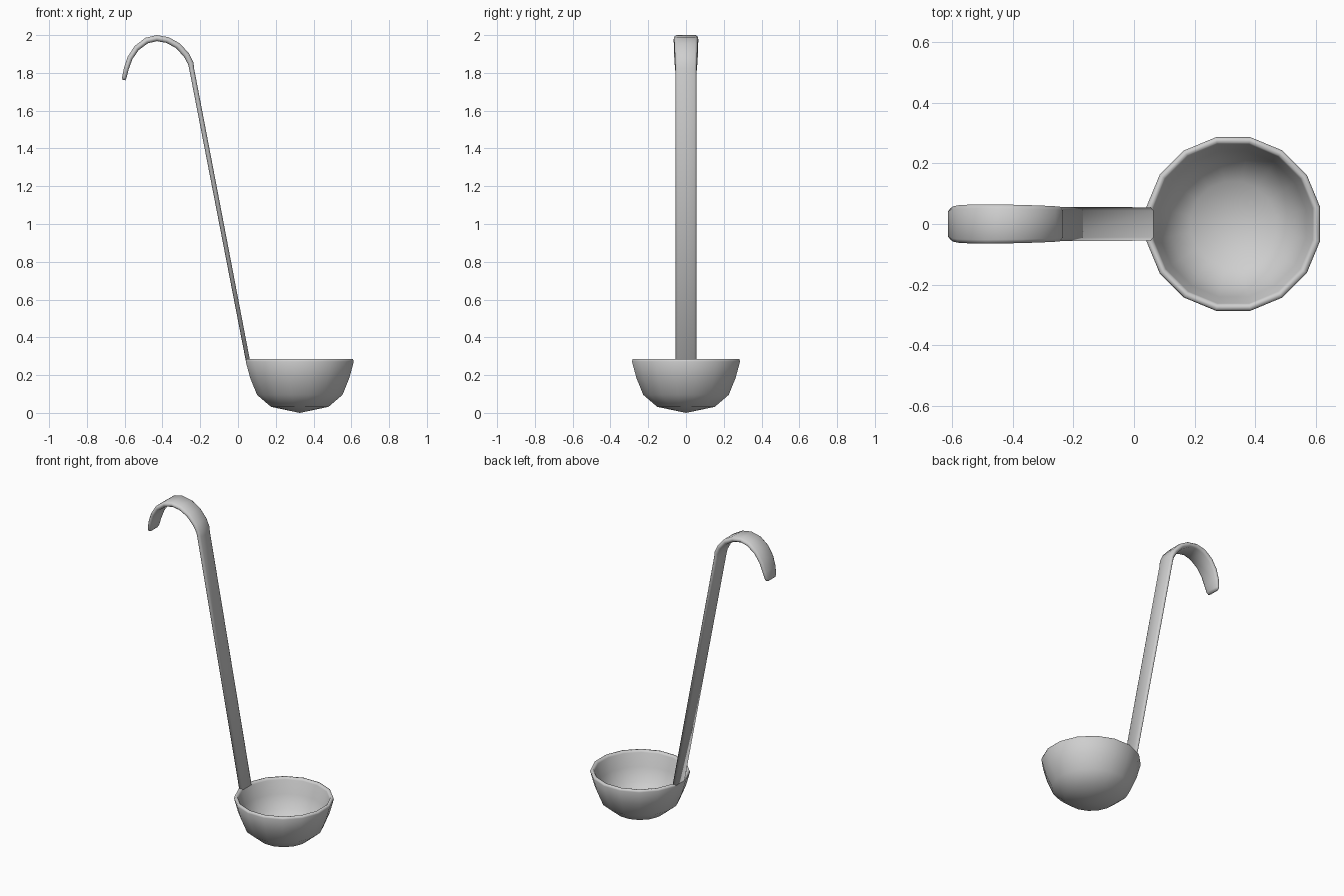
import bpy, bmesh, math
from mathutils import Vector

cube = bpy.data.objects.get("Cube")
if cube:
    bpy.data.objects.remove(cube, do_unlink=True)

steel = bpy.data.materials.new("steel_grey")
steel.use_nodes = True
GREY = (0.62, 0.62, 0.62, 1)
steel.diffuse_color = GREY
steel.node_tree.nodes["Principled BSDF"].inputs["Base Color"].default_value = GREY


def finish(bm, name):
    bmesh.ops.recalc_face_normals(bm, faces=bm.faces)
    mesh = bpy.data.meshes.new(name)
    bm.to_mesh(mesh)
    bm.free()
    mesh.materials.append(steel)
    for face in mesh.polygons:
        face.use_smooth = True
    obj = bpy.data.objects.new(name, mesh)
    bpy.context.collection.objects.link(obj)
    return obj


def skin(bm, rings):
    """Bridge consecutive closed rings of vertices with quads."""
    for a, b in zip(rings, rings[1:]):
        n = len(a)
        for i in range(n):
            j = (i + 1) % n
            bm.faces.new((a[i], a[j], b[j], b[i]))


# Bowl: lathed shell with a rounded rim, flat sides facing the axes
SIDES = 16
CENTRE_X = 0.327
profile = [(0.152, 0.032), (0.226, 0.095), (0.263, 0.186), (0.286, 0.272),
           (0.282, 0.284), (0.268, 0.284), (0.262, 0.272),
           (0.240, 0.190), (0.205, 0.110), (0.140, 0.054)]
bm = bmesh.new()
rings = []
for r, z in profile:
    r /= math.cos(math.pi / SIDES)
    angles = [2 * math.pi * (i + 0.5) / SIDES for i in range(SIDES)]
    rings.append([bm.verts.new((CENTRE_X + r * math.cos(a), r * math.sin(a), z))
                  for a in angles])
skin(bm, rings)
for ring, z in ((rings[0], 0.0), (rings[-1], 0.027)):
    pole = bm.verts.new((CENTRE_X, 0, z))
    for i in range(SIDES):
        bm.faces.new((ring[i], ring[(i + 1) % SIDES], pole))
finish(bm, "bowl")

# Handle: flat bar with bevelled edges swept up the shaft and over the hook
# Each station is x, z, half width, half thickness
path = [(0.054, 0.268, 0.055, 0.011), (-0.245, 1.82, 0.056, 0.013),
        (-0.250, 1.850, 0.057, 0.015), (-0.272, 1.893, 0.059, 0.016),
        (-0.317, 1.943, 0.061, 0.016), (-0.373, 1.974, 0.063, 0.016),
        (-0.430, 1.984, 0.064, 0.016), (-0.484, 1.971, 0.065, 0.016),
        (-0.537, 1.931, 0.064, 0.015), (-0.572, 1.878, 0.062, 0.014),
        (-0.592, 1.820, 0.058, 0.013), (-0.602, 1.775, 0.050, 0.012),
        (-0.604, 1.762, 0.042, 0.008)]
section = [(1, 0.4), (0.8, 1), (-0.8, 1), (-1, 0.4),
           (-1, -0.4), (-0.8, -1), (0.8, -1), (1, -0.4)]
bm = bmesh.new()
rings = []
points = [Vector((x, 0, z)) for x, z, w, t in path]
for i, (x, z, w, t) in enumerate(path):
    before = points[i] - points[max(i - 1, 0)]
    after = points[min(i + 1, len(points) - 1)] - points[i]
    tangent = (before.normalized() + after.normalized()).normalized()
    normal = Vector((tangent.z, 0, -tangent.x))
    rings.append([bm.verts.new(points[i] + Vector((0, u * w, 0)) + normal * (v * t))
                  for u, v in section])
skin(bm, rings)
bm.faces.new(rings[0])
bm.faces.new(rings[-1])
finish(bm, "hooked_handle")
